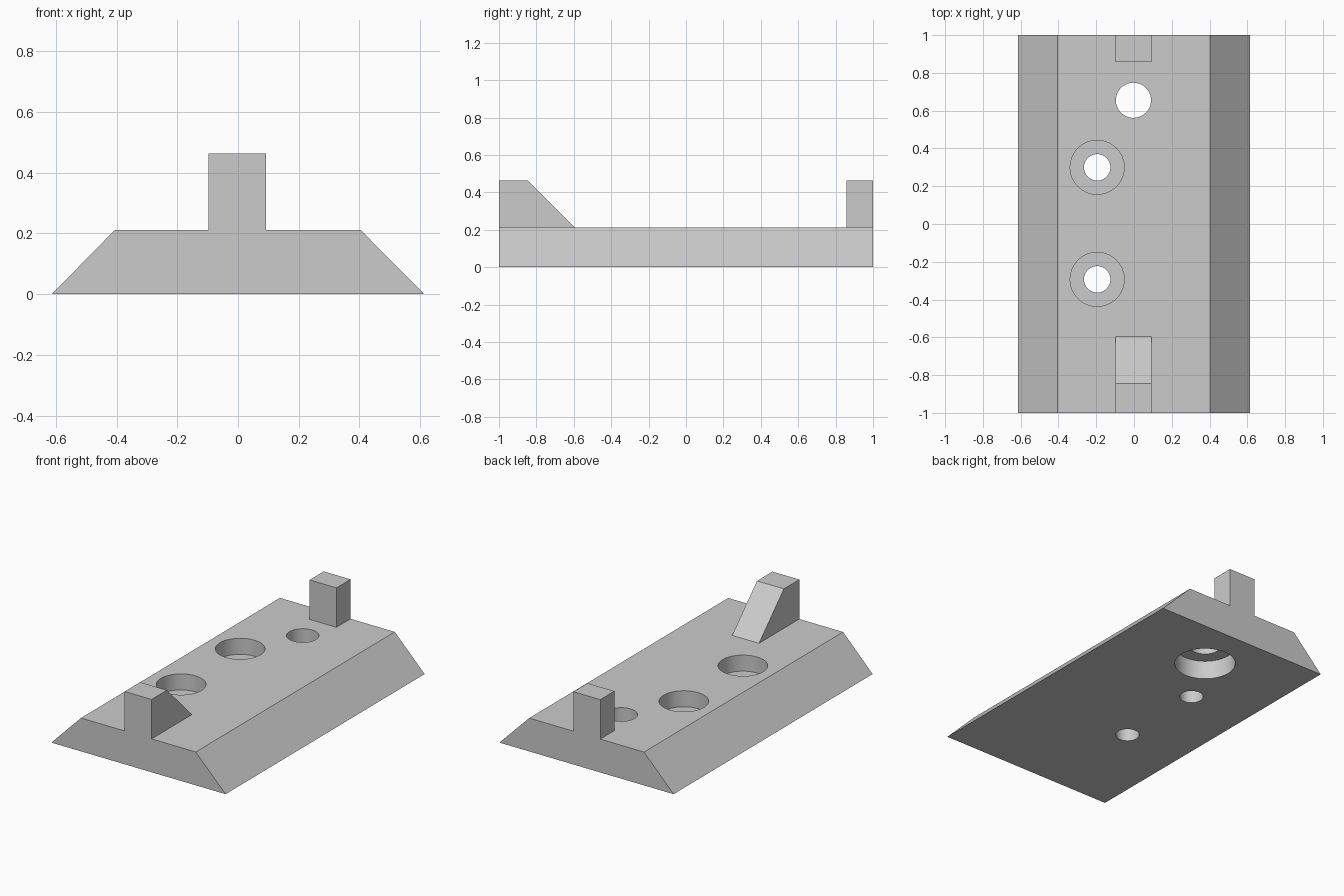
import bpy
import bmesh
import math
from mathutils import Vector

cube = bpy.data.objects.get("Cube")
if cube:
    bpy.data.objects.remove(cube, do_unlink=True)

GREY = (0.6, 0.6, 0.6, 1.0)
TOP = 0.212      # top of the base plate
LUG_TOP = 0.463  # top of both lugs

material = bpy.data.materials.new("light grey")
material.use_nodes = True
material.diffuse_color = GREY
material.node_tree.nodes["Principled BSDF"].inputs["Base Color"].default_value = GREY


def prism(name, points, sweep):
    """Extrude a closed planar outline along the sweep vector."""
    bm = bmesh.new()
    face = bm.faces.new([bm.verts.new(p) for p in points])
    extruded = bmesh.ops.extrude_face_region(bm, geom=[face])["geom"]
    verts = [v for v in extruded if isinstance(v, bmesh.types.BMVert)]
    bmesh.ops.translate(bm, verts=verts, vec=Vector(sweep))
    bmesh.ops.recalc_face_normals(bm, faces=bm.faces)
    mesh = bpy.data.meshes.new(name)
    bm.to_mesh(mesh)
    bm.free()
    mesh.materials.append(material)
    obj = bpy.data.objects.new(name, mesh)
    bpy.context.collection.objects.link(obj)
    return obj


def drill(target, x, y, radius, bottom, top):
    """Cut a round hole between two heights."""
    bpy.ops.mesh.primitive_cylinder_add(
        vertices=64, radius=radius, depth=top - bottom,
        location=(x, y, (top + bottom) / 2))
    cutter = bpy.context.object
    cutter.name = "hole_cutter"
    cutter.hide_render = True
    cutter.data.materials.append(material)
    mod = target.modifiers.new("hole", 'BOOLEAN')
    mod.operation = 'DIFFERENCE'
    mod.solver = 'EXACT'
    mod.object = cutter
    bpy.ops.object.select_all(action='DESELECT')
    target.select_set(True)
    bpy.context.view_layer.objects.active = target
    bpy.ops.object.modifier_apply(modifier=mod.name)
    bpy.data.objects.remove(cutter, do_unlink=True)


# Base plate with sloping long sides
base = prism("base_plate",
             [(-0.613, -1, 0), (0.613, -1, 0), (0.403, -1, TOP), (-0.405, -1, TOP)],
             (0, 2, 0))

# Two screw holes, countersunk from above
for y in (-0.293, 0.3):
    drill(base, -0.195, y, 0.07, -0.1, 0.4)
    drill(base, -0.195, y, 0.143, 0.11, 0.4)

# Rear hole, widened from below
drill(base, -0.003, 0.655, 0.093, -0.1, 0.4)
drill(base, -0.003, 0.655, 0.18, -0.1, 0.12)

bpy.ops.object.shade_smooth_by_angle(angle=math.radians(30))

# Front lug with a slope facing the rear, and the plain rear lug
LEFT, WIDTH = -0.097, 0.189
prism("front_lug",
      [(LEFT, -1, TOP), (LEFT, -0.595, TOP),
       (LEFT, -0.845, LUG_TOP), (LEFT, -1, LUG_TOP)], (WIDTH, 0, 0))
prism("rear_lug",
      [(LEFT, 0.858, TOP), (LEFT, 1, TOP),
       (LEFT, 1, LUG_TOP), (LEFT, 0.858, LUG_TOP)], (WIDTH, 0, 0))
